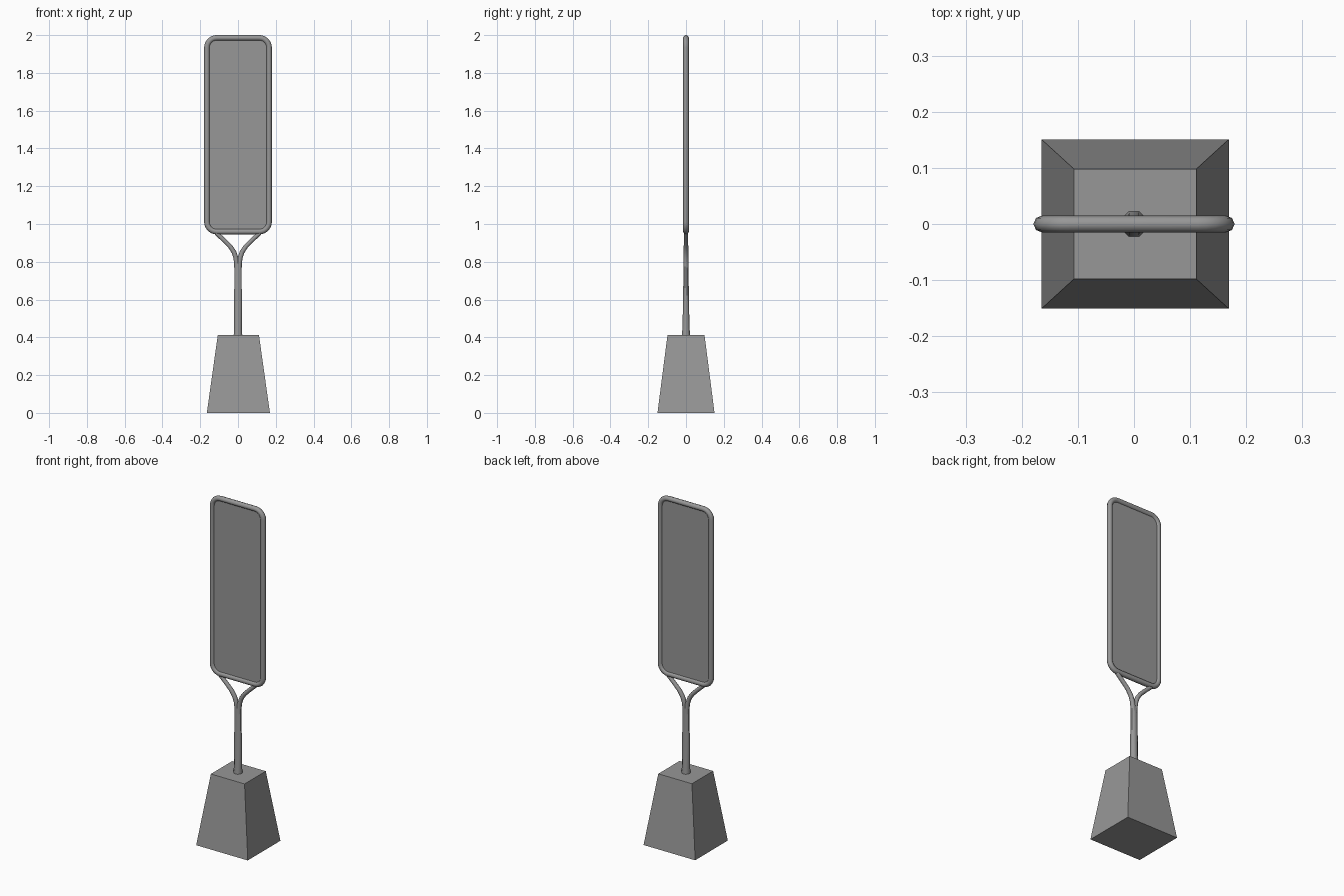
import bpy, bmesh
from math import sin, cos, pi, radians

if "Cube" in bpy.data.objects:
    bpy.data.objects.remove(bpy.data.objects["Cube"])

Z_MID = 1.4725  # centre height of the framed panel

# Dark grey paint shared by every part
PAINT = bpy.data.materials.new("dark_grey")
PAINT.diffuse_color = (0.31, 0.31, 0.31, 1)
PAINT.use_nodes = True
PAINT.node_tree.nodes["Principled BSDF"].inputs["Base Color"].default_value = PAINT.diffuse_color


def rounded_rect(hw, hh, r, steps=6):
    """Outline points (x, z) of a rounded rectangle around Z_MID."""
    pts = []
    for i, (sx, sz) in enumerate([(1, 1), (-1, 1), (-1, -1), (1, -1)]):
        for k in range(steps + 1):
            a = (i + k / steps) * pi / 2
            pts.append((sx * (hw - r) + r * cos(a),
                        Z_MID + sz * (hh - r) + r * sin(a)))
    return pts


def smooth(obj, angle=50):
    bpy.ops.object.select_all(action='DESELECT')
    obj.select_set(True)
    bpy.context.view_layer.objects.active = obj
    bpy.ops.object.shade_smooth_by_angle(angle=radians(angle))


def mesh_object(name, bm):
    bmesh.ops.recalc_face_normals(bm, faces=bm.faces)
    me = bpy.data.meshes.new(name)
    bm.to_mesh(me)
    bm.free()
    me.materials.append(PAINT)
    obj = bpy.data.objects.new(name, me)
    bpy.context.collection.objects.link(obj)
    return obj


def tube(name, pts, cyclic=False):
    """Eight-sided tube through points (x, z, radius) in the y = 0 plane."""
    cu = bpy.data.curves.new(name, 'CURVE')
    cu.dimensions = '3D'
    cu.bevel_depth = 1.0
    cu.bevel_resolution = 2
    cu.use_fill_caps = not cyclic
    cu.materials.append(PAINT)
    sp = cu.splines.new('POLY')
    sp.points.add(len(pts) - 1)
    for p, (x, z, r) in zip(sp.points, pts):
        p.co = (x, 0, z, 1)
        p.radius = r
    sp.use_cyclic_u = cyclic
    obj = bpy.data.objects.new(name, cu)
    bpy.context.collection.objects.link(obj)
    bpy.ops.object.select_all(action='DESELECT')
    obj.select_set(True)
    bpy.context.view_layer.objects.active = obj
    bpy.ops.object.convert(target='MESH')
    obj = bpy.context.view_layer.objects.active
    smooth(obj)
    return obj


# Tapered block base
bm = bmesh.new()
bmesh.ops.create_cube(bm, size=2)
for v in bm.verts:
    if v.co.z > 0:
        v.co = (v.co.x * 0.109 + 0.002, v.co.y * 0.098, 0.412)
    else:
        v.co = (v.co.x * 0.167 + 0.002, v.co.y * 0.151, 0)
mesh_object("base", bm)

# Single stem, wider at the foot and flattened front to back at the top
bm = bmesh.new()
rings = []
for z, rx, ry in [(0.40, 0.025, 0.025), (0.45, 0.023, 0.020),
                  (0.79, 0.0205, 0.0135)]:
    rings.append([bm.verts.new((rx * cos(a), ry * sin(a), z))
                  for a in [(k + 0.5) * pi / 4 for k in range(8)]])
for lo, hi in zip(rings, rings[1:]):
    for k in range(8):
        n = (k + 1) % 8
        bm.faces.new((lo[k], lo[n], hi[n], hi[k]))
bm.faces.new(rings[0])
bm.faces.new(rings[-1])
smooth(mesh_object("stem", bm))

# Two curved arms that fork from the stem up to the frame
arm = [(0.006, 0.76, 0.0135), (0.007, 0.79, 0.0135), (0.011, 0.82, 0.013),
       (0.022, 0.852, 0.0125), (0.042, 0.882, 0.012), (0.070, 0.910, 0.0115),
       (0.115, 0.952, 0.011)]
for side, s in (("left", -1), ("right", 1)):
    tube(f"arm_{side}", [(s * x, z, r) for x, z, r in arm])

# Rounded tubular frame
tube("frame", [(x, z, 0.0148) for x, z in rounded_rect(0.1645, 0.513, 0.052)],
     cyclic=True)

# Thin panel set inside the frame
bm = bmesh.new()
face = bm.faces.new([bm.verts.new((x, -0.004, z))
                     for x, z in rounded_rect(0.159, 0.5075, 0.046)])
new = bmesh.ops.extrude_face_region(bm, geom=[face])["geom"]
bmesh.ops.translate(bm, vec=(0, 0.008, 0),
                    verts=[g for g in new if isinstance(g, bmesh.types.BMVert)])
smooth(mesh_object("panel", bm), 30)
